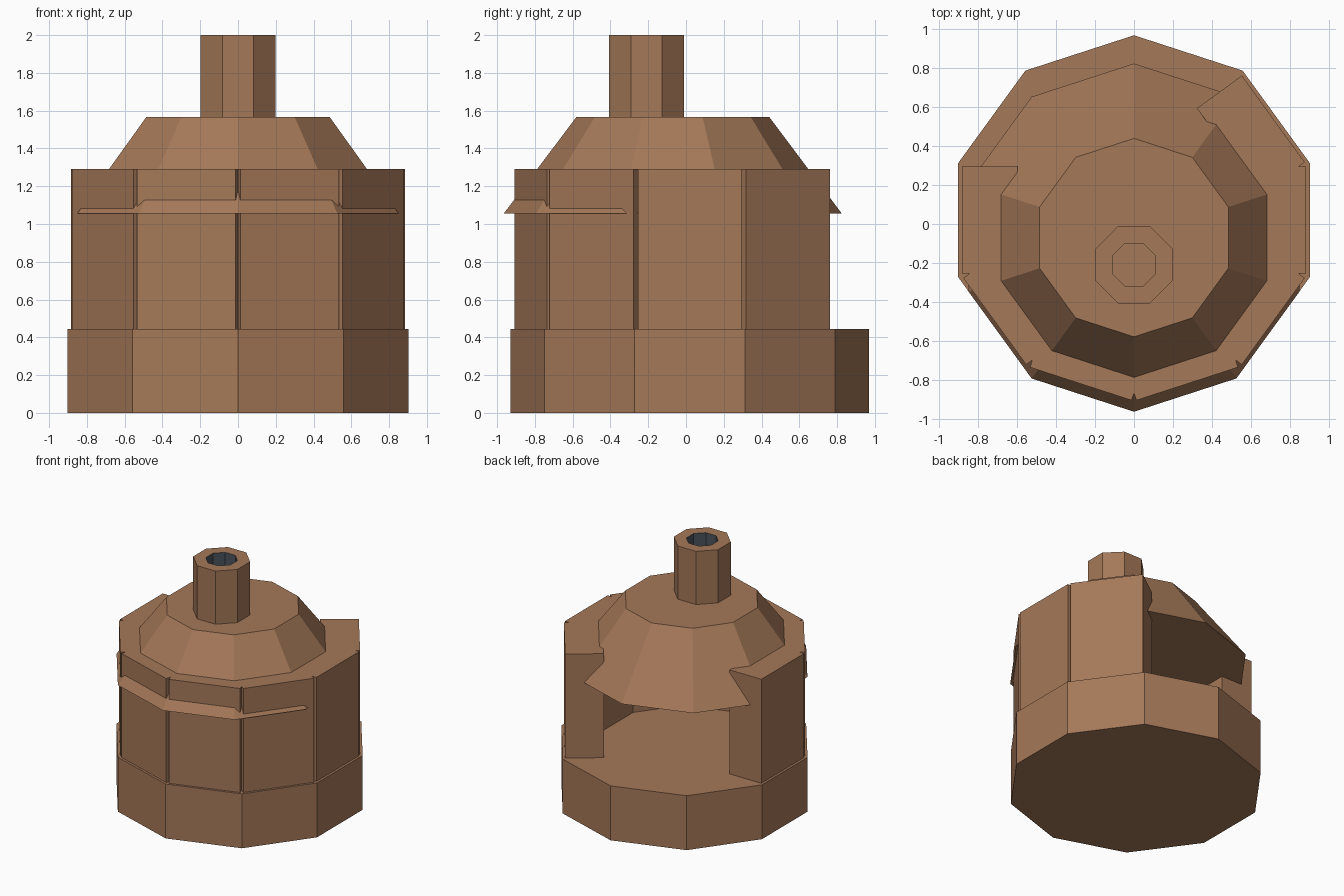
import bpy
from math import sin, cos, pi, radians
from mathutils import Matrix, Vector

cube = bpy.data.objects.get("Cube")
if cube:
    bpy.data.objects.remove(cube, do_unlink=True)


def make_material(name, rgb):
    mat = bpy.data.materials.new(name)
    mat.use_nodes = True
    colour = (*rgb, 1)
    mat.diffuse_color = colour
    mat.node_tree.nodes["Principled BSDF"].inputs["Base Color"].default_value = colour
    return mat


clay = make_material("brown clay", (0.376, 0.188, 0.098))
slate = make_material("dark slate", (0.07, 0.084, 0.107))


def add_mesh(name, verts, faces, mats=(clay,)):
    mesh = bpy.data.meshes.new(name)
    mesh.from_pydata(verts, [], faces)
    for mat in mats:
        mesh.materials.append(mat)
    obj = bpy.data.objects.new(name, mesh)
    bpy.context.collection.objects.link(obj)
    return obj


def lathe(name, sides, centre_y, rings, start, mats=(clay,), capped=True):
    """Stack of (radius, z) polygons; uncapped stacks close into a loop."""
    verts = [(r * cos(start + 2 * pi * i / sides),
              centre_y + r * sin(start + 2 * pi * i / sides), z)
             for r, z in rings for i in range(sides)]
    n = len(rings)
    faces = []
    for k in range(n - 1 if capped else n):
        a, b = k * sides, (k + 1) % n * sides
        for i in range(sides):
            j = (i + 1) % sides
            faces.append((a + i, a + j, b + j, b + i))
    if capped:
        faces.append(tuple(reversed(range(sides))))
        faces.append(tuple(range((n - 1) * sides, n * sides)))
    return add_mesh(name, verts, faces, mats)


# Ten-sided base and the sloping roof, which is set a little forward
BASE_Y = 0.02
lathe("base", 10, BASE_Y, [(0.95, 0), (0.95, 0.443)], pi / 2)
lathe("roof", 10, -0.07, [(0.895, 1.055), (0.51, 1.567)], pi / 2)

# Hollow octagonal chimney with a dark bore
chimney = lathe("chimney", 8, -0.21,
                [(0.215, 1.567), (0.215, 2.0), (0.12, 2.0), (0.12, 1.567)],
                pi / 8, (clay, slate), capped=False)
for face in chimney.data.polygons:
    outward = face.center - Vector((0, -0.21, face.center.z))
    if abs(face.normal.z) < 0.5 and face.normal.dot(outward) < 0:
        face.material_index = 1

# Thick wall panels around the base, leaving the back right side open
OUTER, INNER, HALF = 0.885, 0.6, 0.275
BOX_FACES = [(0, 1, 3, 2), (4, 6, 7, 5), (0, 4, 5, 1),
             (2, 3, 7, 6), (0, 2, 6, 4), (1, 5, 7, 3)]
for number, angle in enumerate(range(-180, 37, 36), 1):
    turn = Matrix.Translation((0, BASE_Y, 0)) @ Matrix.Rotation(radians(angle), 4, "Z")
    corners = [turn @ Vector((x, y, z))
               for x in (INNER, OUTER) for y in (-HALF, HALF) for z in (0.443, 1.29)]
    add_mesh(f"wall_panel_{number}", corners, BOX_FACES)
